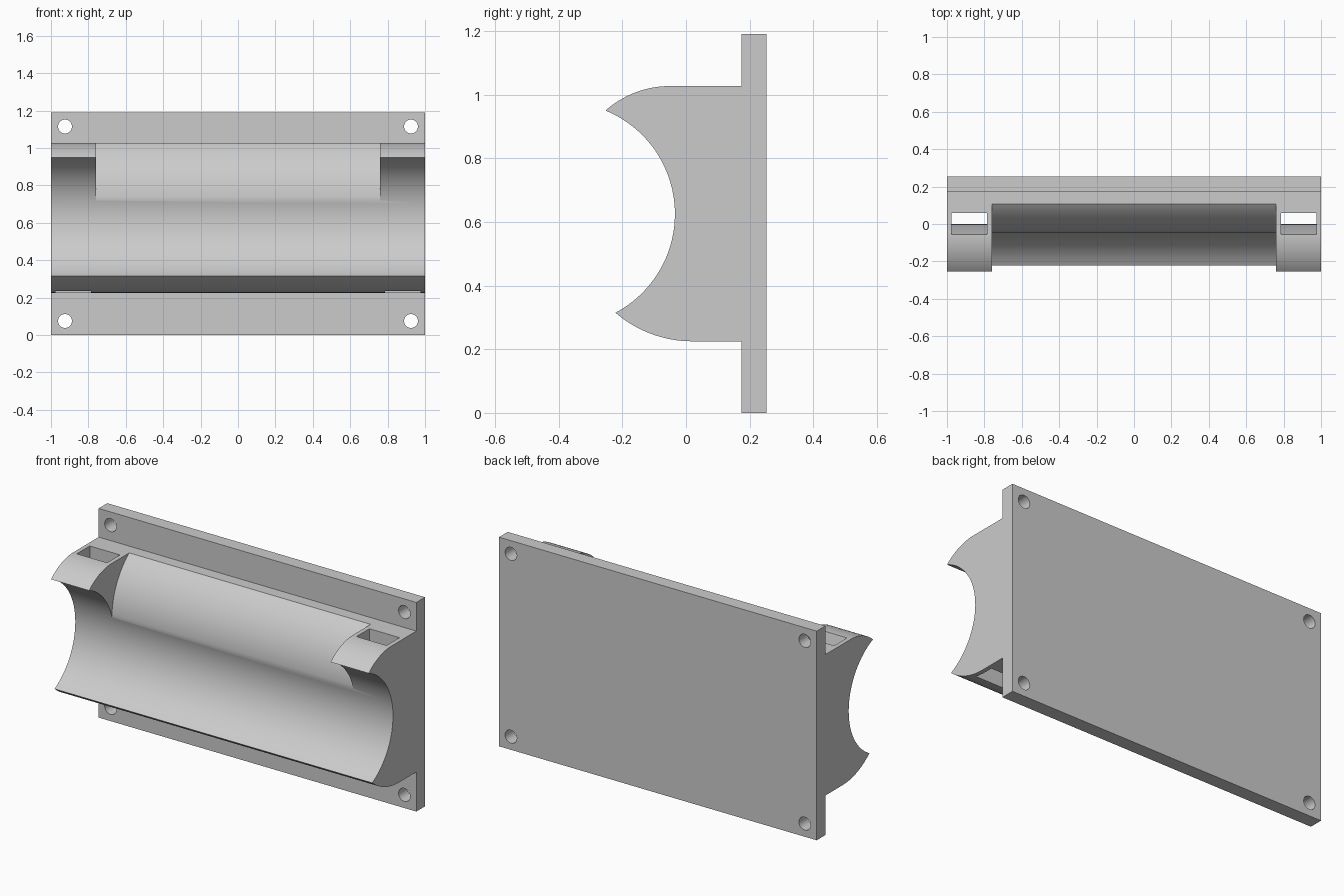
import bpy
import bmesh
from math import sin, cos, atan2, hypot, pi, radians

cube = bpy.data.objects.get("Cube")
if cube:
    bpy.data.objects.remove(cube, do_unlink=True)

grey = bpy.data.materials.new("light grey")
grey.use_nodes = True
grey.diffuse_color = (0.6, 0.6, 0.6, 1)
grey.node_tree.nodes["Principled BSDF"].inputs["Base Color"].default_value = (0.6, 0.6, 0.6, 1)


def arc(centre, start, end, steps):
    """Points (y, z) turning the short way about centre from start to end."""
    cy, cz = centre
    a = atan2(start[1] - cz, start[0] - cy)
    b = atan2(end[1] - cz, end[0] - cy)
    turn = (b - a + pi) % (2 * pi) - pi
    r = hypot(start[0] - cy, start[1] - cz)
    return [(cy + r * cos(a + turn * i / steps), cz + r * sin(a + turn * i / steps))
            for i in range(steps + 1)]


def prism(name, profile, x0, x1):
    """Extrude a (y, z) profile along x."""
    bm = bmesh.new()
    face = bm.faces.new([bm.verts.new((x0, y, z)) for y, z in profile])
    ext = bmesh.ops.extrude_face_region(bm, geom=[face])
    moved = [v for v in ext["geom"] if isinstance(v, bmesh.types.BMVert)]
    bmesh.ops.translate(bm, verts=moved, vec=(x1 - x0, 0, 0))
    bmesh.ops.recalc_face_normals(bm, faces=bm.faces)
    mesh = bpy.data.meshes.new(name)
    bm.to_mesh(mesh)
    bm.free()
    mesh.materials.append(grey)
    ob = bpy.data.objects.new(name, mesh)
    bpy.context.collection.objects.link(ob)
    return ob


def cut(target, cutter):
    bpy.context.view_layer.objects.active = target
    mod = target.modifiers.new("cut", "BOOLEAN")
    mod.operation = "DIFFERENCE"
    mod.solver = "EXACT"
    mod.object = cutter
    bpy.ops.object.modifier_apply(modifier=mod.name)
    bpy.data.objects.remove(cutter, do_unlink=True)


# Cradle body: concave trough between two curved lips
PLATE_FRONT, PLATE_BACK = 0.175, 0.253
TOP, BOTTOM = 1.027, 0.225
upper_tip, lower_tip = (-0.253, 0.95), (-0.222, 0.315)
profile = [(PLATE_FRONT, BOTTOM), (PLATE_FRONT, TOP)]
profile += arc((-0.05, TOP - 0.306), (-0.05, TOP), upper_tip, 16)
profile += arc((-0.386, 0.625), upper_tip, lower_tip, 40)[1:]
profile += arc((0.02, BOTTOM + 0.37), lower_tip, (0.02, BOTTOM), 16)[1:]
cradle = prism("cradle_body", profile, -1, 1)

# Middle opening: rounded shoulder leaves a tab at each end
shoulder = arc((0.333, 0.72), (-0.048, 0.72), (0.144, 1.05), 24)
cut(cradle, prism("opening_cutter", shoulder + [(0.144, 1.1), (-0.5, 1.1), (-0.5, 0.72)],
                  -0.76, 0.76))

# Strap slots running down through each end, with a bowed front wall
bow = arc((-1.35, 0.64), (-0.06, 1.04), (-0.07, 0.2), 20)
for side in (-1, 1):
    cut(cradle, prism("slot_cutter", bow + [(0.06, 0.2), (0.06, 1.04)],
                      side * 0.88 - 0.095, side * 0.88 + 0.095))

# Mounting plate with a screw hole in each corner
plate = prism("mounting_plate", [(PLATE_FRONT, 0), (PLATE_BACK, 0),
                                 (PLATE_BACK, 1.19), (PLATE_FRONT, 1.19)], -1, 1)
for x in (-0.925, 0.925):
    for z in (0.075, 1.115):
        bpy.ops.mesh.primitive_cylinder_add(vertices=32, radius=0.037, depth=0.3,
                                            location=(x, 0.21, z), rotation=(radians(90), 0, 0))
        hole = bpy.context.object
        hole.data.materials.append(grey)
        cut(plate, hole)

# Smooth curved faces, keep edges sharp
for ob in (cradle, plate):
    bpy.ops.object.select_all(action="DESELECT")
    ob.select_set(True)
    bpy.context.view_layer.objects.active = ob
    bpy.ops.object.shade_smooth_by_angle(angle=radians(25))
